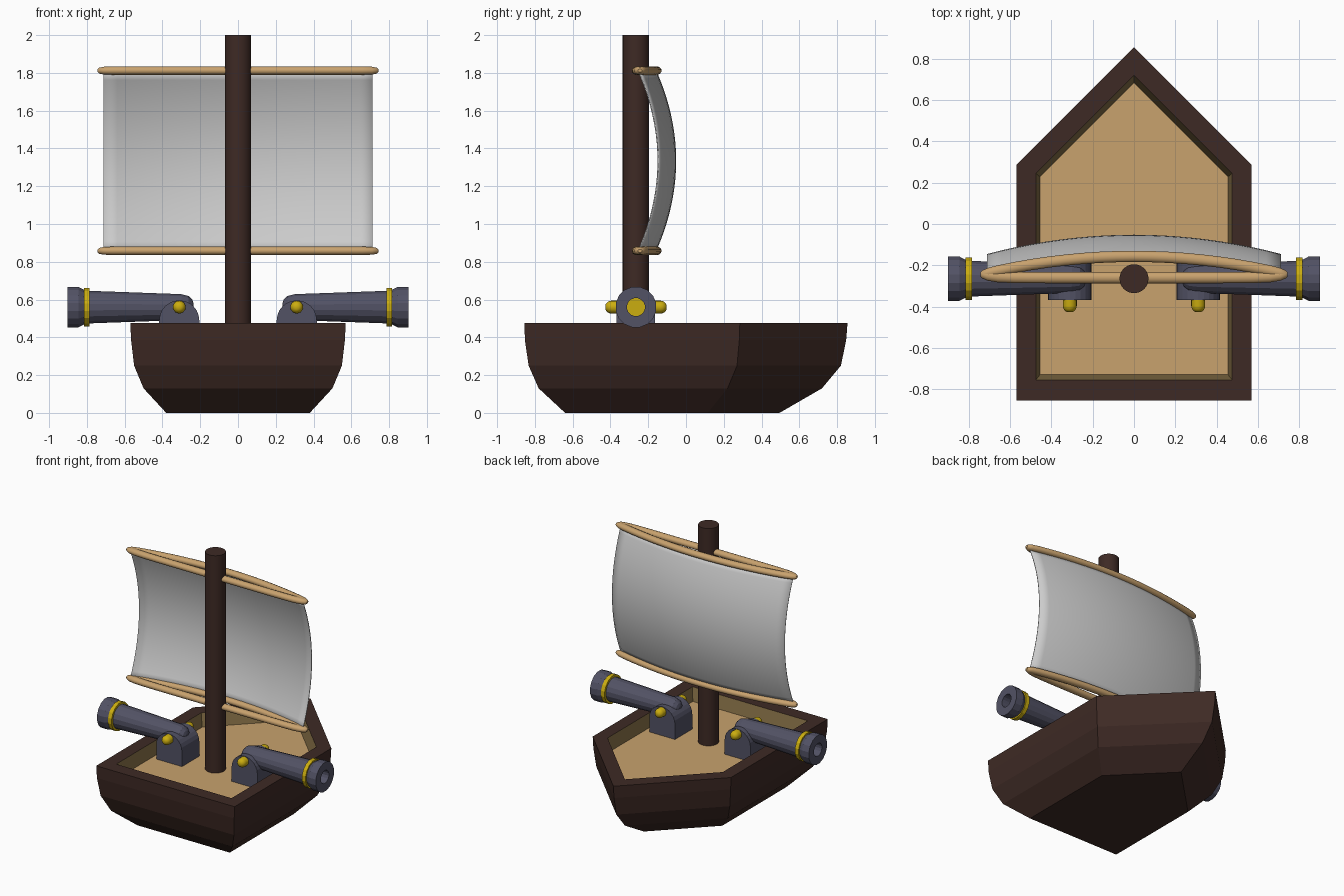
import bpy, bmesh
from math import sin, cos, pi

if "Cube" in bpy.data.objects:
    bpy.data.objects.remove(bpy.data.objects["Cube"])


def material(name, r, g, b):
    m = bpy.data.materials.new(name)
    m.diffuse_color = (r, g, b, 1)
    m.use_nodes = True
    m.node_tree.nodes["Principled BSDF"].inputs["Base Color"].default_value = m.diffuse_color
    return m


DARK = material("dark_wood", 0.048, 0.023, 0.018)
TAN = material("light_wood", 0.58, 0.36, 0.155)
WALL = material("shaded_wood", 0.22, 0.15, 0.058)
IRON = material("iron", 0.085, 0.085, 0.13)
BRASS = material("brass", 0.6, 0.42, 0.005)
AY = -0.265          # y of mast and cannon axes
AZ = 0.56            # z of cannon axis


def loft(name, rings, mat=None, start=True, end=True, smooth=False, mirror=False):
    """Skin a list of equal-length point rings, optionally capped."""
    bm = bmesh.new()
    vs = [[bm.verts.new(p) for p in ring] for ring in rings]
    n = len(vs[0])
    for a, b in zip(vs, vs[1:]):
        for i in range(n):
            j = (i + 1) % n
            bm.faces.new((a[i], a[j], b[j], b[i]))
    if start:
        bm.faces.new(vs[0][::-1])
    if end:
        bm.faces.new(vs[-1])
    if start and end:
        bmesh.ops.recalc_face_normals(bm, faces=bm.faces)
    return finish(name, bm, mat, smooth, mirror)


def finish(name, bm, mat, smooth=False, mirror=False):
    me = bpy.data.meshes.new(name)
    bm.to_mesh(me)
    bm.free()
    ob = bpy.data.objects.new(name, me)
    bpy.context.collection.objects.link(ob)
    if mat:
        me.materials.append(mat)
    if smooth:
        bpy.ops.object.select_all(action='DESELECT')
        ob.select_set(True)
        bpy.context.view_layer.objects.active = ob
        bpy.ops.object.shade_smooth_by_angle(angle=pi / 5)
    if mirror:
        ob.modifiers.new("mirror", 'MIRROR').use_axis = (True, False, False)
    return ob


def plan(half, stern, bow, z):
    """Five-sided boat outline with a 45 degree bow."""
    s = bow - half
    return [(-half, stern, z), (half, stern, z), (half, s, z), (0, bow, z), (-half, s, z)]


def circle_x(x, r, n=16, y=AY, z=AZ, ry=None):
    ry = ry or r
    return [(x, y + ry * cos(2 * pi * (i + .5) / n), z + r * sin(2 * pi * (i + .5) / n))
            for i in range(n)]


# Hull: outer planking, rim, inner wall and deck
rim = plan(0.475, -0.755, 0.72, 0.475)
floor = plan(0.455, -0.73, 0.683, 0.38)
loft("hull", [plan(0.38, -0.64, 0.495, 0), plan(0.50, -0.78, 0.72, 0.13),
              plan(0.55, -0.833, 0.82, 0.25), plan(0.566, -0.853, 0.848, 0.385),
              plan(0.57, -0.855, 0.855, 0.475), rim], DARK, end=False)
loft("inner_wall", [rim, floor], WALL, start=False, end=False)
bm = bmesh.new()
bm.faces.new([bm.verts.new(p) for p in floor])
finish("deck", bm, TAN)

# Mast
loft("mast", [[(0.07 * cos(2 * pi * i / 32), AY + 0.07 * sin(2 * pi * i / 32), z)
               for i in range(32)] for z in (0.38, 2.0)], DARK, smooth=True)


# Yards: a straight spar and a bowed spar meeting at the tips, above and below the sail
def spar(name, z, y_end, y_mid, power):
    rings = []
    xs = [-0.743, -0.735, -0.71] + [-0.66 + 1.32 * i / 16 for i in range(17)] + [0.71, 0.735, 0.743]
    for x in xs:
        u = abs(x) / 0.74
        k = {0.743: 0.35, 0.735: 0.7, 0.71: 0.92}.get(abs(x), 1)
        y = y_end + (y_mid - y_end) * (1 - u ** power)
        rings.append(circle_x(x, 0.023 * k, 12, y, z, 0.028 * k))
    loft(name, rings, TAN, smooth=True)


for label, z in (("upper", 1.812), ("lower", 0.858)):
    spar(label + "_straight_yard", z, -0.243, -0.26, 12)
    spar(label + "_bowed_yard", z, -0.245, -0.157, 2)

# Sail: sheet bulging forward both across and up
bm = bmesh.new()
N = 20
grid = [[bm.verts.new((0.712 * u, -0.25 + 0.093 * (1 - u * u) + 0.105 * (1 - v * v),
                       1.335 + 0.477 * v))
         for u in (2 * i / N - 1 for i in range(N + 1))]
        for v in (2 * j / N - 1 for j in range(N + 1))]
for a, b in zip(grid, grid[1:]):
    for i in range(N):
        bm.faces.new((a[i + 1], a[i], b[i], b[i + 1]))
sail = finish("sail", bm, None, smooth=True)
solid = sail.modifiers.new("thickness", 'SOLIDIFY')
solid.thickness = 0.006

# Cannon barrels with hollow muzzles
barrel = [(0.235, 0.02), (0.242, 0.04), (0.262, 0.06), (0.30, 0.07), (0.79, 0.088),
          (0.815, 0.093), (0.845, 0.109), (0.902, 0.109), (0.902, 0.048), (0.80, 0.048)]
loft("cannon_barrel", [circle_x(x, r) for x, r in barrel], IRON, mirror=True)
loft("muzzle_band", [circle_x(x, r) for x, r in
                     ((0.785, 0.08), (0.785, 0.104), (0.815, 0.104), (0.815, 0.08))],
     BRASS, mirror=True)

# Cannon mounts: arched blocks standing on the deck
arch = [(0.205, 0.38)] + [(0.311 - 0.106 * cos(pi * i / 12), 0.49 + 0.106 * sin(pi * i / 12))
                          for i in range(13)] + [(0.417, 0.38)]
loft("cannon_mount", [[(x, y, z) for x, z in arch] for y in (AY - 0.102, AY + 0.102)],
     IRON, mirror=True)

# Brass pivot pins with domed ends
R, L = 0.034, 0.13
caps = [(-L - R * cos(t), R * sin(t)) for t in (pi / 2 * k / 5 for k in range(1, 6))]
pin = caps + [(-d, r) for d, r in reversed(caps)]
loft("pivot_pin", [[(0.311 + r * cos(2 * pi * i / 16), AY + d, AZ + r * sin(2 * pi * i / 16))
                    for i in range(16)] for d, r in pin], BRASS, smooth=True, mirror=True)
